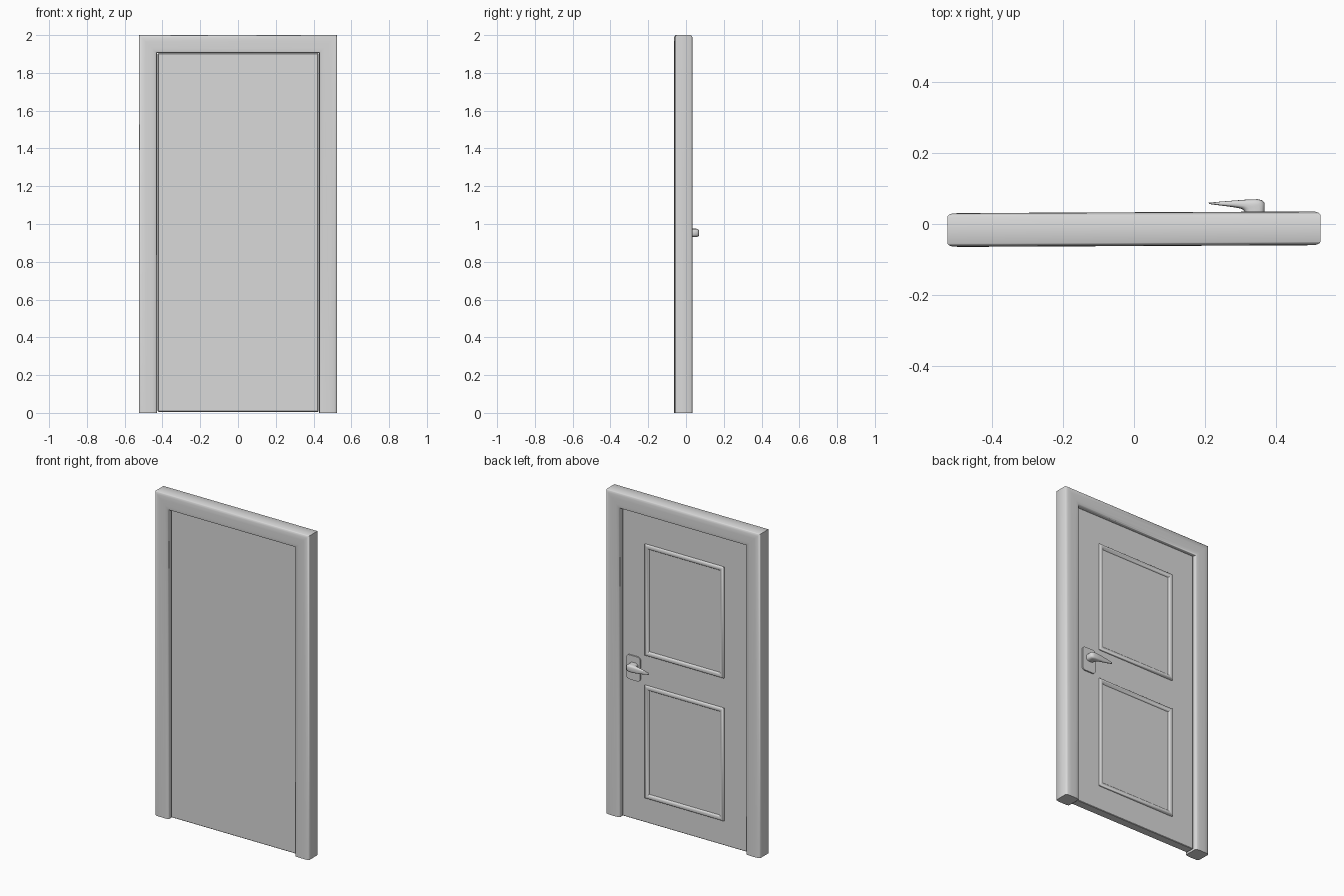
import bpy, bmesh, math
from mathutils import Vector, Matrix

if "Cube" in bpy.data.objects:
    bpy.data.objects.remove(bpy.data.objects["Cube"])

grey = bpy.data.materials.new("plain_grey")
grey.diffuse_color = (0.7, 0.7, 0.7, 1)
grey.use_nodes = True
grey.node_tree.nodes["Principled BSDF"].inputs["Base Color"].default_value = grey.diffuse_color
TILT = Matrix.Rotation(math.radians(0.27), 4, 'Z')
MID = -0.0145          # middle of the frame depth
DOOR_Y = 0.012         # back face of the door leaf


def finish(name, bm, angle=40):
    bmesh.ops.recalc_face_normals(bm, faces=bm.faces[:])
    bm.transform(TILT)
    me = bpy.data.meshes.new(name)
    bm.to_mesh(me)
    bm.free()
    me.materials.append(grey)
    ob = bpy.data.objects.new(name, me)
    bpy.context.collection.objects.link(ob)
    bpy.ops.object.select_all(action='DESELECT')
    ob.select_set(True)
    bpy.context.view_layer.objects.active = ob
    bpy.ops.object.shade_smooth_by_angle(angle=math.radians(angle))


def bridge(bm, loops, closed_path=False):
    """Skin closed section loops along a path; cap the ends if the path is open."""
    pairs = list(zip(loops, loops[1:]))
    if closed_path:
        pairs.append((loops[-1], loops[0]))
    n = len(loops[0])
    for p, q in pairs:
        for k in range(n):
            bm.faces.new((p[k], p[(k + 1) % n], q[(k + 1) % n], q[k]))
    if not closed_path:
        bm.faces.new(loops[0])
        bm.faces.new(loops[-1])


# Door frame: softly rounded profile swept over jamb, head and jamb with mitres
side = ((0.0, 0.038), (0.004, 0.043), (0.014, 0.0465), (0.035, 0.0475), (0.07, 0.0475),
        (0.086, 0.046), (0.092, 0.043), (0.094, 0.038))     # inward offset, half depth
profile = list(side) + [(w, -d) for w, d in reversed(side)]
bm = bmesh.new()
loops = []
for sx, top in ((-1, 0), (-1, 1), (1, 1), (1, 0)):
    loops.append([bm.verts.new((sx * (0.524 - w), MID + d, (2 - w) if top else 0))
                  for w, d in profile])
bridge(bm, loops)
finish("door_frame", bm, angle=44)

# Door leaf, a plain slab
bm = bmesh.new()
bmesh.ops.create_cube(bm, size=1, matrix=Matrix.Translation((0, DOOR_Y - 0.027, 0.955))
                      @ Matrix.Diagonal((0.850, 0.054, 1.898, 1)))
bmesh.ops.bevel(bm, geom=bm.edges[:], offset=0.003, segments=1, profile=0.5, affect='EDGES')
finish("door_leaf", bm, angle=30)

# Raised bead mouldings around the two panels
bead = ((0.0, -0.004), (0.0, 0.005), (0.004, 0.010), (0.011, 0.012),
        (0.019, 0.010), (0.027, 0.004), (0.030, -0.004))    # inward offset, height
for name, low, high in (("lower_panel_moulding", 0.157, 0.854),
                        ("upper_panel_moulding", 1.038, 1.725)):
    bm = bmesh.new()
    mz, hz = (low + high) / 2, (high - low) / 2
    loops = [[bm.verts.new((sx * (0.269 - w), DOOR_Y + h, mz + sz * (hz - w)))
              for w, h in bead]
             for sx, sz in ((-1, -1), (-1, 1), (1, 1), (1, -1))]
    bridge(bm, loops, closed_path=True)
    finish(name, bm, angle=50)

# Handle plate with rounded corners
bm = bmesh.new()
bmesh.ops.create_cube(bm, size=1, matrix=Matrix.Translation((0.346, DOOR_Y + 0.002, 0.94))
                      @ Matrix.Diagonal((0.095, 0.012, 0.15, 1)))
corners = [e for e in bm.edges
           if abs((e.verts[0].co - e.verts[1].co).normalized().y) > 0.9]
bmesh.ops.bevel(bm, geom=corners, offset=0.02, segments=5, profile=0.5, affect='EDGES')
finish("handle_plate", bm)

# Lever handle: squarish rings from the neck, round the bend, to the thin tip
rings = (  # outer x, y, inner x, y, half height
    (0.367, 0.010, 0.313, 0.010, 0.023),
    (0.367, 0.035, 0.311, 0.033, 0.022),
    (0.367, 0.058, 0.308, 0.037, 0.022),
    (0.360, 0.065, 0.304, 0.040, 0.022),
    (0.347, 0.068, 0.300, 0.042, 0.021),
    (0.315, 0.067, 0.285, 0.045, 0.019),
    (0.260, 0.063, 0.250, 0.050, 0.013),
    (0.210, 0.059, 0.212, 0.055, 0.005),
)
N = 20


def squircle(v):
    return math.copysign(abs(v) ** 0.65, v)


bm = bmesh.new()
loops = []
for ox, oy, ix, iy, h in rings:
    a, b = Vector((ox, oy, 0.953)), Vector((ix, iy, 0.953))
    mid, half = (a + b) / 2, (a - b) / 2
    loops.append([bm.verts.new(mid + half * squircle(math.cos(t))
                               + Vector((0, 0, h * squircle(math.sin(t)))))
                  for t in (2 * math.pi * k / N for k in range(N))])
bridge(bm, loops)
finish("lever_handle", bm, angle=60)
